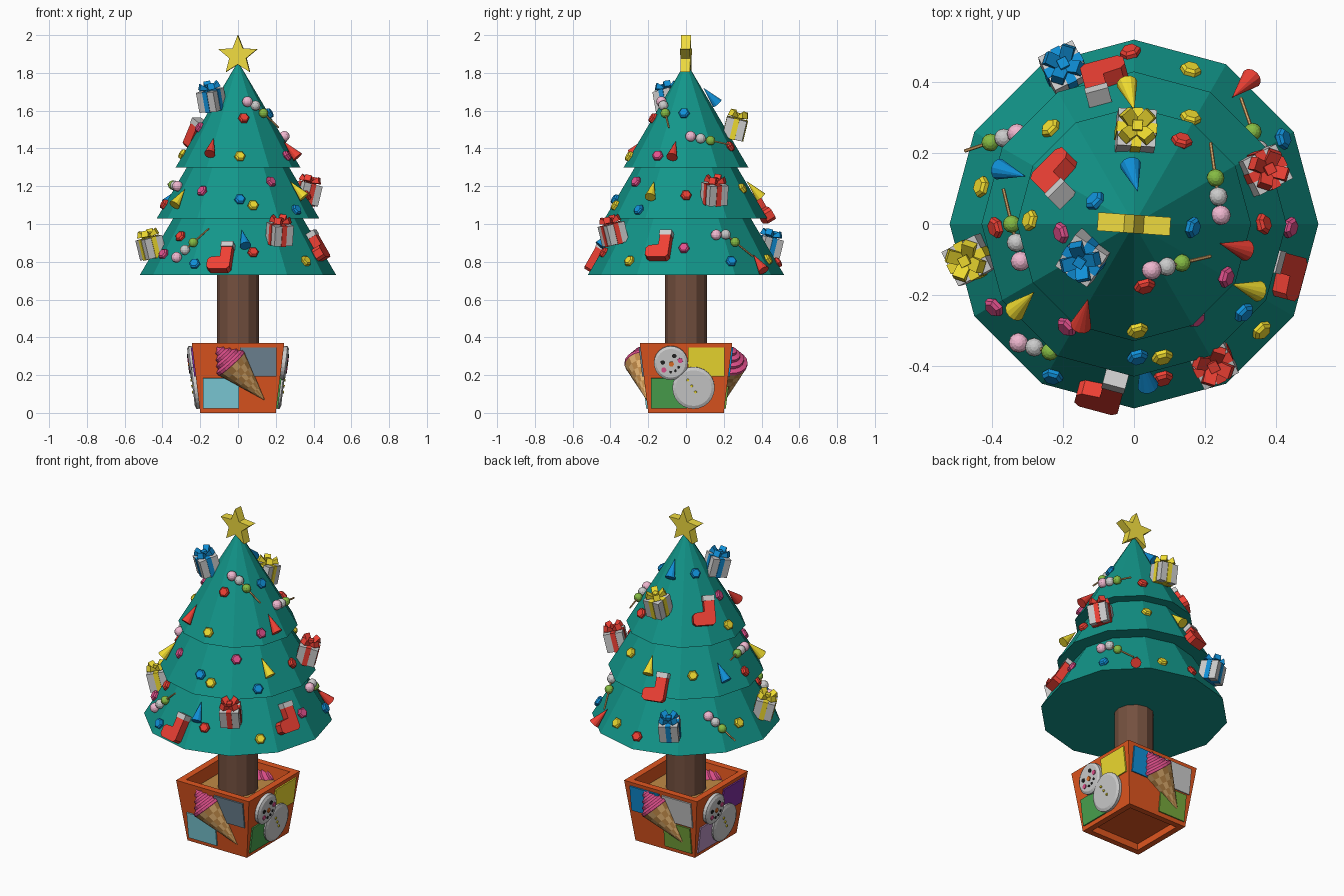
import bpy, bmesh
from math import sin, cos, pi, radians, atan, atan2, hypot
from mathutils import Matrix, Vector

if "Cube" in bpy.data.objects:
    bpy.data.objects.remove(bpy.data.objects["Cube"])

HEX = dict(green='12968a', trunk='74503f', pot='e0561f', soil='c08a45', star='f0dc40', red='ee4034',
           blue='1090d8', yellow='f0dc30', pink='e0508c', rose='f0b8d0', lime='86bc44', tan='e0b070',
           brown='bd8848', slate='708696', cyan='80d0dc', leaf='4aa24e', purple='8030a0', lilac='b890c0',
           moss='78a83c', black='222222', orange='e07028')


def mat(name):
    m = bpy.data.materials.get(name)
    if not m:
        m = bpy.data.materials.new(name)
        rgb = [int(HEX[name][i:i + 2], 16) / 255 for i in (0, 2, 4)]
        m.diffuse_color = [((c + .055) / 1.055) ** 2.4 for c in rgb] + [1]
        m.use_nodes = True
        m.node_tree.nodes["Principled BSDF"].inputs["Base Color"].default_value = m.diffuse_color
    return m


def finish(name, bm, M, cols):
    bmesh.ops.recalc_face_normals(bm, faces=bm.faces)
    me = bpy.data.meshes.new(name)
    bm.to_mesh(me)
    bm.free()
    for c in cols:
        if c:
            me.materials.append(mat(c))
    ob = bpy.data.objects.new(name, me)
    ob.matrix_world = M
    bpy.context.collection.objects.link(ob)


def lathe(name, prof, n, M, *cols, phase=0):
    """Revolve (r, z) points around z; several colours make a checker."""
    bm = bmesh.new()
    rings = []
    for r, z in prof:
        k = n if r > 0 else 1
        rings.append([bm.verts.new((r * cos(phase + 2 * pi * i / n), r * sin(phase + 2 * pi * i / n), z))
                      for i in range(k)])
    for j, (a, b) in enumerate(zip(rings, rings[1:])):
        for i in range(n):
            loop = [a[i % len(a)], a[(i + 1) % len(a)], b[(i + 1) % len(b)], b[i % len(b)]]
            f = bm.faces.new(list(dict.fromkeys(loop)))
            f.material_index = (i + j) % max(1, len(cols))
    for ring in (rings[0], rings[-1]):
        if len(ring) > 1:
            bm.faces.new(ring)
    finish(name, bm, M, cols)


def prism(name, outline, y0, y1, M, col=None):
    """Extrude an x-z outline from y0 to y1."""
    bm = bmesh.new()
    a, b = [[bm.verts.new((x, y, z)) for x, z in outline] for y in (y0, y1)]
    bm.faces.new(a)
    bm.faces.new(b)
    for i in range(len(a)):
        j = (i + 1) % len(a)
        bm.faces.new((a[i], a[j], b[j], b[i]))
    finish(name, bm, M, [col])


def ball(name, p, r, col=None):
    bm = bmesh.new()
    bmesh.ops.create_uvsphere(bm, u_segments=12, v_segments=8, radius=r)
    finish(name, bm, Matrix.Translation(p), [col])


def rect(x0, x1, z0, z1):
    return [(x0, z0), (x1, z0), (x1, z1), (x0, z1)]


def T(x, y, z):
    return Matrix.Translation((x, y, z))


def R(deg, axis):
    return Matrix.Rotation(radians(deg), 4, axis)


I = Matrix()

# Foliage tiers: (bottom z, bottom radius, top z, top radius)
S = .59
TIERS = [(.73, .52, 1.06, .325), (1.03, .43, 1.33, .253), (1.30, .33, 1.86, 0)]
for z0, r0, z1, r1 in TIERS:
    lathe('foliage_tier', [(r0, z0), (r1, z1)], 12, I, 'green')
lathe('trunk', [(.11, .25), (.11, .74)], 12, I, 'trunk')


def place(x, y, tier, d=0.0, lean=None):
    """Frame on a tier facet: x right, z up the slope, -y outward."""
    z0, r0 = TIERS[tier][:2]
    a = atan2(y, x)
    mid = (a // (pi / 6) + .5) * pi / 6
    r = hypot(x, y) * cos(a - mid) / cos(pi / 12)
    z = z0 + (r0 - r + d * 1.16) / S
    back = -math_deg(atan(S)) if lean is None else lean
    return T(x, y, z) @ Matrix.Rotation(mid + pi / 2, 4, 'Z') @ R(back, 'X')


def math_deg(a):
    return a * 180 / pi


# Star
star = [((.108 if k % 2 == 0 else .047) * sin(k * pi / 5),
         (.108 if k % 2 == 0 else .047) * cos(k * pi / 5)) for k in range(10)]
prism('star', star, -.026, .026, T(0, 0, 1.892) @ R(-4, 'Z'), 'star')

# Wrapped gifts with bows
for x, y, t, c in [(-.195, .435, 0, 'blue'), (-.46, -.10, 0, 'yellow'), (.365, .15, 1, 'red'),
                   (-.14, -.095, 2, 'blue'), (0.005, .26, 2, 'yellow'), (.22, -.385, 0, 'red')]:
    M = place(x, y, t, .045, lean=14) @ R(12, 'Z')
    prism('gift_box', rect(-.054, .054, -.054, .054), -.054, .054, M)
    prism('gift_ribbon', rect(-.014, .014, -.057, .057), -.057, .057, M, c)
    prism('gift_ribbon', rect(-.057, .057, -.057, .057), -.014, .014, M, c)
    for k in range(4):
        B = M @ T(0, 0, .057) @ R(45 + 90 * k, 'Z')
        prism('bow_loop', [(0, 0), (.058, .008), (.046, .04)], -.018, .018, B, c)
    prism('bow_knot', rect(-.014, .014, 0, .03), -.014, .014, M @ T(0, 0, .055), c)

# Stockings
sock = [(0, .05), (.06, .05), (.06, -.07), (.045, -.085), (-.05, -.085), (-.066, -.07),
        (-.066, -.03), (-.052, -.014), (0, -.008)]
for x, y, t in [(-.09, -.465, 0), (.415, -.14, 0), (-.21, .13, 2), (-.08, .40, 1)]:
    M = place(x, y, t, .022)
    prism('stocking', sock, -.025, .025, M, 'red')
    prism('stocking_cuff', rect(-.003, .063, .05, .08), -.028, .028, M)

# Candy drops
drops = {'red': [(.03, -.175, 2), (.08, -.435, 0), (.365, 0, 1), (.135, .235, 2), (-.01, .485, 0),
                 (-.39, -.01, 1), (-.305, -.25, 0)],
         'blue': [(.01, -.375, 1), (-.23, -.43, 0), (.31, -.25, 1), (.165, -.01, 2), (.42, .24, 0), (-.11, .065, 2)],
         'yellow': [(.01, -.30, 2), (.08, -.375, 1), (.36, -.30, 0), (.16, .30, 1), (.16, .435, 0),
                    (-.235, .27, 1), (-.293, .01, 2), (-.43, .105, 0)],
         'pink': [(-.395, -.235, 0), (.26, -.15, 2), (.44, -.01, 0), (-.205, -.025, 2),
                  (-.19, -.29, 1), (.175, -.265, 1)]}
for c, pts in drops.items():
    for p in pts:
        lathe('candy_drop', [(.022, -.014), (.03, -.006), (.03, .006), (.022, .014)], 6,
              place(*p, .006) @ R(90, 'X'), c)

# Small cone ornaments, tip up the slope
cones = {'red': [(.305, .385, 0), (.28, -.065, 2), (-.14, -.25, 2)],
         'yellow': [(-.31, -.22, 1), (.315, -.18, 1), (-.01, .36, 1)],
         'blue': [(0, .13, 2), (-.345, .145, 1), (.03, -.42, 0)]}
for c, pts in cones.items():
    for p in pts:
        lathe('cone_ornament', [(.03, -.055), (0, .06)], 12, place(*p, .02) @ R(-12, 'X'), c)

# Skewers of three balls: first ball, third ball, tier
for x0, y0, x1, y1, t in [(.05, -.13, .135, -.11, 2), (.245, .025, .23, .13, 2), (-.32, -.105, -.345, 0, 1),
                          (-.325, -.335, -.237, -.36, 0), (.37, .16, .335, .26, 0), (-.33, .255, -.405, .23, 0)]:
    spot = lambda f: place(x0 + (x1 - x0) * f, y0 + (y1 - y0) * f, t, .016).translation
    for f, c in ((0, 'rose'), (.5, None), (1, 'lime')):
        ball('skewer_ball', spot(f), .028 - .003 * f, c)
    a, b = spot(.5), spot(1)
    d = b - a
    lathe('skewer_stick', [(.005, 0), (.005, d.length * 2.9)], 6,
          Matrix.Translation(a) @ d.to_track_quat('Z', 'Y').to_matrix().to_4x4(), 'tan')

# Square planter with recessed base and soil
q = 2 ** .5
pot = [(0, .04), (.165, .04), (.165, 0), (.2, 0), (.245, .37), (.205, .37), (.195, .28), (0, .28)]
lathe('planter', [(r * q, z) for r, z in pot], 4, I, 'pot', phase=pi / 4)
lathe('soil', [(.197 * q, .27), (.197 * q, .295)], 4, I, 'soil', phase=pi / 4)


def side(deg):
    return R(deg, 'Z') @ T(0, -.2, 0) @ R(math_deg(atan(.045 / .37)), 'X')


TL, TR = rect(-.205, -.01, .195, .35), rect(.01, .205, .195, .35)
BL, BR = rect(-.185, .005, .025, .185), rect(.005, .185, .025, .185)
for deg, patches in [(0, [(TR, 'slate'), (BL, 'cyan')]), (90, [(TR, 'yellow'), (BL, 'leaf')]),
                     (180, [(TL, 'blue'), (TR, None), (BR, 'moss')]), (270, [(TR, 'purple'), (BL, 'lilac')])]:
    for outline, c in patches:
        prism('patch', outline, -.008, .01, side(deg), c)

# Ice cream cones on the front and back
for deg in (0, 180):
    M = side(deg) @ T(.143, 0, .066) @ R(-42, 'Y')
    lathe('waffle_cone', [(.092 * k / 7, .262 * k / 7) for k in range(8)], 16, M, 'tan', 'brown')
    swirl = [(.085, .255)]
    for k in range(4):
        r, z = .094 - .022 * k, .265 + .027 * k
        swirl += [(r, z), (r, z + .015), (r - .018, z + .024)]
    lathe('ice_cream', swirl + [(0, .385)], 16, M, 'pink')

# Snow figures on the right and left
for deg in (90, 270):
    M = side(deg)

    def disc(name, x, z, r, depth, col=None, n=12):
        lathe(name, [(r, 0), (r, depth * .7), (r * .85, depth)], n, M @ T(x, 0, z) @ R(90, 'X'), col)

    disc('snow_body', .04, .135, .112, .024, n=24)
    disc('snow_head', -.08, .268, .09, .028, n=24)
    F = M @ T(-.08, 0, .268) @ R(-30, 'Y')
    for x, z, r, c in [(-.035, .025, .012, 'black'), (.035, .025, .012, 'black'), (-.05, -.012, .014, 'pink'),
                       (.05, -.012, .014, 'pink'), (0, -.005, .014, 'orange'), (-.025, -.04, .007, 'black'),
                       (0, -.047, .007, 'black'), (.025, -.04, .007, 'black')]:
        lathe('face_dot', [(r, .02), (r, .033)], 8, F @ T(x, 0, z) @ R(90, 'X'), c)
    for x, z in [(.01, .178), (.03, .146), (.05, .114)]:
        disc('button', x, z, .008, .03, 'yellow', 8)
